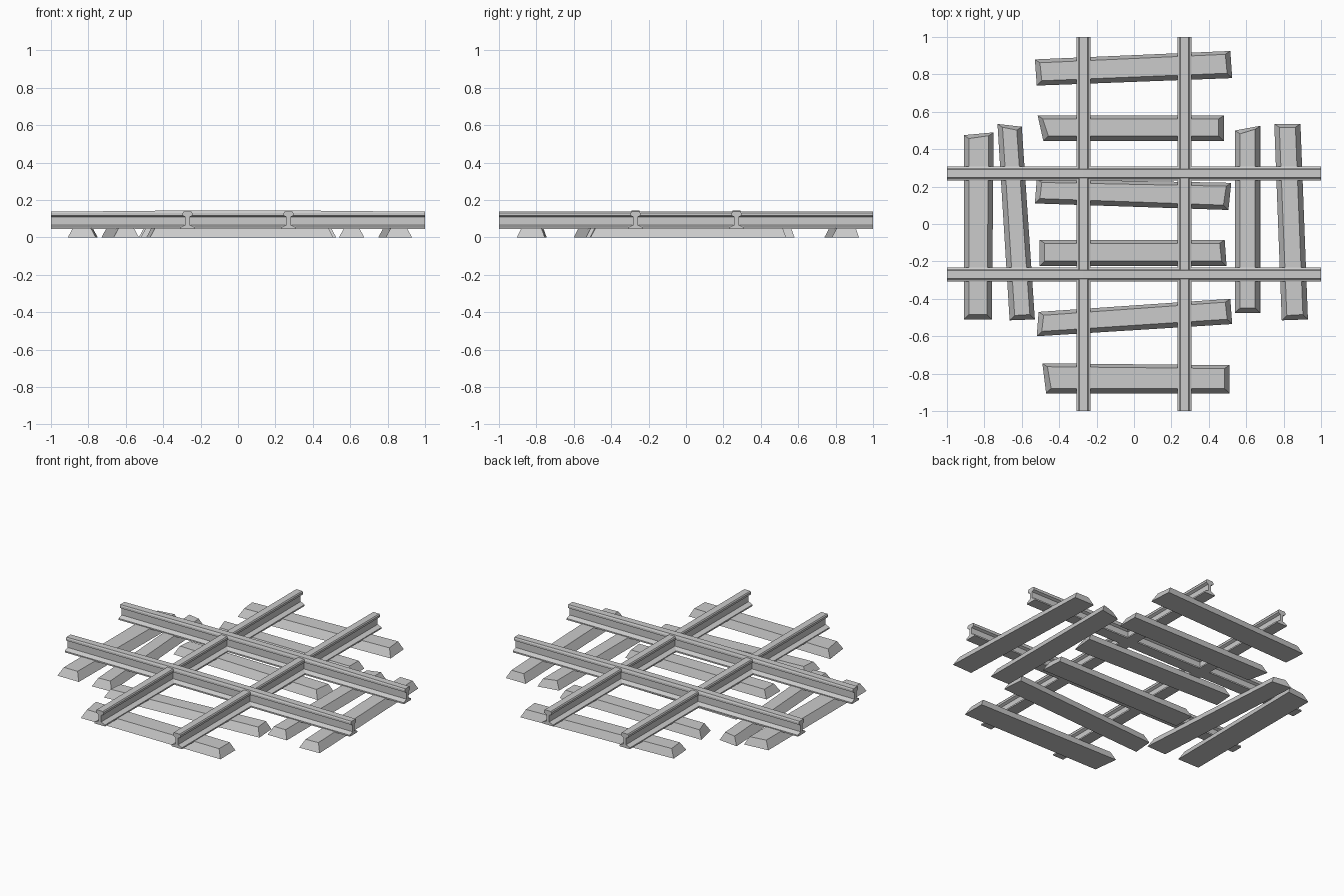
import bpy

if "Cube" in bpy.data.objects:
    bpy.data.objects.remove(bpy.data.objects["Cube"])

def make(name, verts, faces):
    me = bpy.data.meshes.new(name)
    me.from_pydata(verts, [], faces)
    me.update()
    ob = bpy.data.objects.new(name, me)
    bpy.context.collection.objects.link(ob)
    return ob

# half of the rail cross-section, bottom to top: (offset, height)
HALF = [(.037, .046), (.037, .055), (.010, .067), (.010, .109),
        (.026, .117), (.026, .130), (.021, .137)]
PROFILE = HALF + [(-a, z) for a, z in reversed(HALF)]

def rail(name, offset, along_x, stations):
    """Sweep the I profile; each station is (position, lift of the head top)."""
    n, verts, faces = len(PROFILE), [], []
    for s, lift in stations:
        for a, z in PROFILE:
            h = z + (lift if z > .135 else 0)
            verts.append((s, offset - a, h) if along_x else (offset + a, s, h))
    for k in range(len(stations) - 1):
        for i in range(n):
            j = (i + 1) % n
            faces.append((k*n + i, (k + 1)*n + i, (k + 1)*n + j, k*n + j))
    last = (len(stations) - 1) * n
    faces.append(tuple(range(n)))
    faces.append(tuple(last + i for i in reversed(range(n))))
    ob = make(name, verts, [f[::-1] for f in faces])
    return ob

def sleeper(name, c, along_x, top=.05):
    """Tapered block from bottom corners: back-left, front-left, front-right, back-right."""
    bl, fl, fr, br = c
    i = .027
    side, back, front = i, .018, .026
    t = [(bl[0] + side, bl[1] - back), (fl[0] + side, fl[1] + front),
         (fr[0] - side, fr[1] + front), (br[0] - side, br[1] - back)]
    verts = [(x, y, 0) for x, y in c] + [(x, y, top) for x, y in t]
    faces = [(3, 2, 1, 0), (4, 5, 6, 7)]
    faces += [(k, (k + 1) % 4, (k + 1) % 4 + 4, k + 4) for k in range(4)]
    make(name, verts, faces)

# sleepers under the front-to-back track
CROSS = [
    [(-.53, .88), (-.52, .74), (.525, .78), (.515, .925)],
    [(-.515, .58), (-.485, .445), (.48, .445), (.48, .58)],
    [(-.52, .24), (-.53, .11), (.505, .075), (.52, .22)],
    [(-.505, -.085), (-.505, -.225), (.495, -.225), (.485, -.085)],
    [(-.51, -.47), (-.52, -.60), (.525, -.535), (.515, -.40)],
    [(-.49, -.745), (-.47, -.905), (.51, -.905), (.51, -.755)],
]
# sleepers under the left-to-right track
SIDE = [
    [(-.91, .475), (-.91, -.51), (-.76, -.51), (-.75, .49)],
    [(-.73, .535), (-.665, -.515), (-.53, -.51), (-.60, .52)],
    [(.54, .50), (.54, -.475), (.675, -.475), (.675, .525)],
    [(.75, .535), (.79, -.515), (.93, -.51), (.89, .535)],
]
for k, c in enumerate(CROSS):
    sleeper(f"cross_sleeper_{k + 1}", c, True)
for k, c in enumerate(SIDE):
    sleeper(f"side_sleeper_{k + 1}", c, False)

# rails: the left-to-right pair has a slightly crowned head
FLAT = [(-1, 0), (1, 0)]
CROWN = [(-1, 0), (-.27, .007), (.27, .007), (1, 0)]
for tag, o in (("a", -.27), ("b", .27)):
    rail(f"long_rail_{tag}", o, False, FLAT)
    rail(f"cross_rail_{tag}", o, True, CROWN)

# consistent outward normals
import bmesh
for ob in bpy.data.objects:
    bm = bmesh.new()
    bm.from_mesh(ob.data)
    bmesh.ops.recalc_face_normals(bm, faces=bm.faces)
    bm.to_mesh(ob.data)
    bm.free()
